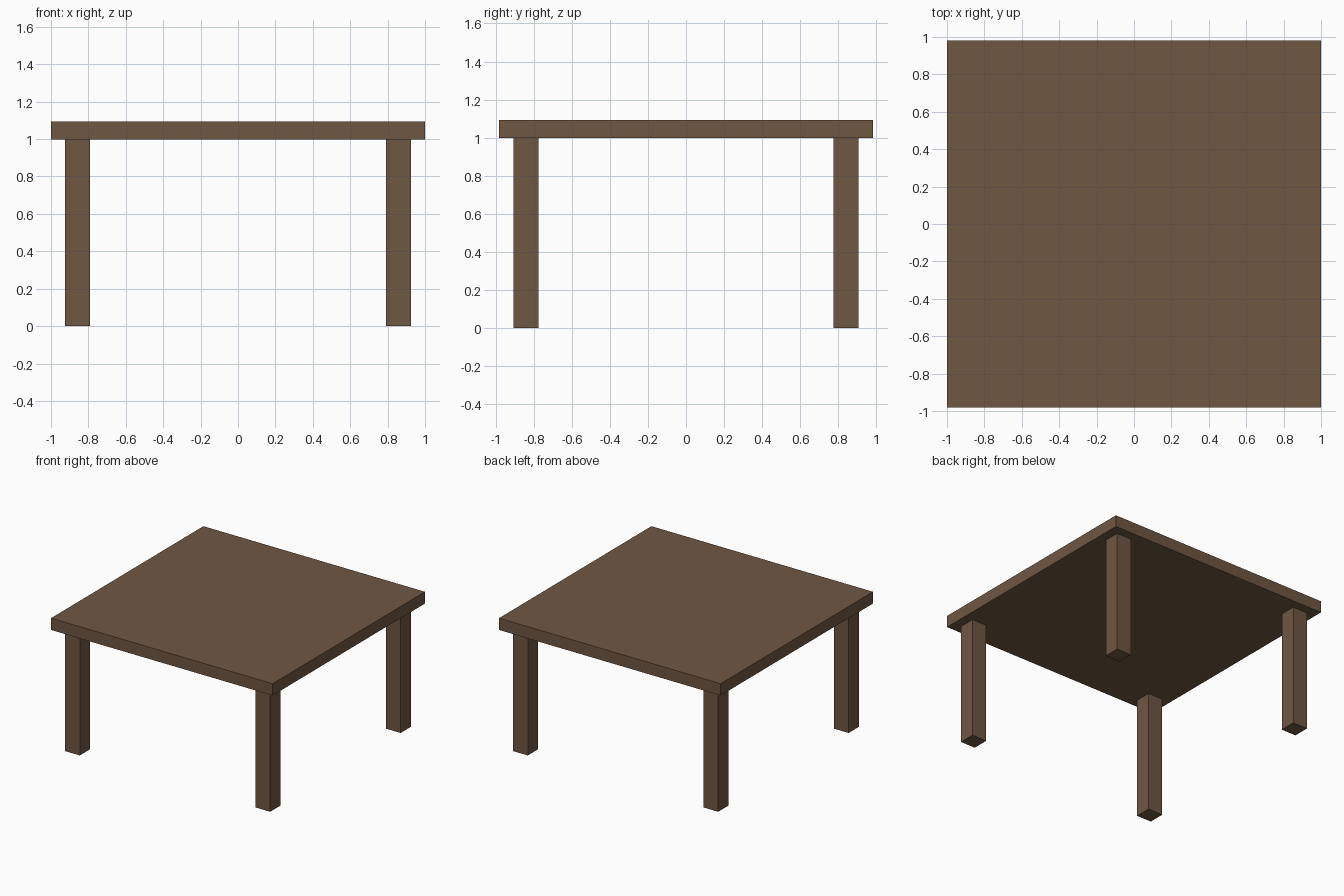
import bpy

if "Cube" in bpy.data.objects:
    bpy.data.objects.remove(bpy.data.objects["Cube"])

wood = bpy.data.materials.new("brown_wood")
wood.diffuse_color = (0.16, 0.095, 0.055, 1.0)
wood.use_nodes = True
wood.node_tree.nodes["Principled BSDF"].inputs["Base Color"].default_value = wood.diffuse_color

HALF_X, HALF_Y = 1.0, 0.982      # tabletop half sizes
UNDERSIDE, TOP = 0.997, 1.093    # tabletop heights
LEG_X, LEG_Y = 0.859, 0.841      # leg centres
LEG_WIDTH = 0.133


def box(name, centre, size):
    bpy.ops.mesh.primitive_cube_add(size=1, location=centre)
    obj = bpy.context.object
    obj.name = name
    obj.scale = size
    bpy.ops.object.transform_apply(location=False, rotation=False, scale=True)
    obj.data.materials.append(wood)
    return obj


# Tabletop slab
box("tabletop", (0, 0, (UNDERSIDE + TOP) / 2),
    (2 * HALF_X, 2 * HALF_Y, TOP - UNDERSIDE))

# Four square legs, inset from the corners
for y_name, sy in (("front", -1), ("back", 1)):
    for x_name, sx in (("left", -1), ("right", 1)):
        box(f"{y_name}_{x_name}_leg",
            (sx * LEG_X, sy * LEG_Y, UNDERSIDE / 2),
            (LEG_WIDTH, LEG_WIDTH, UNDERSIDE))
